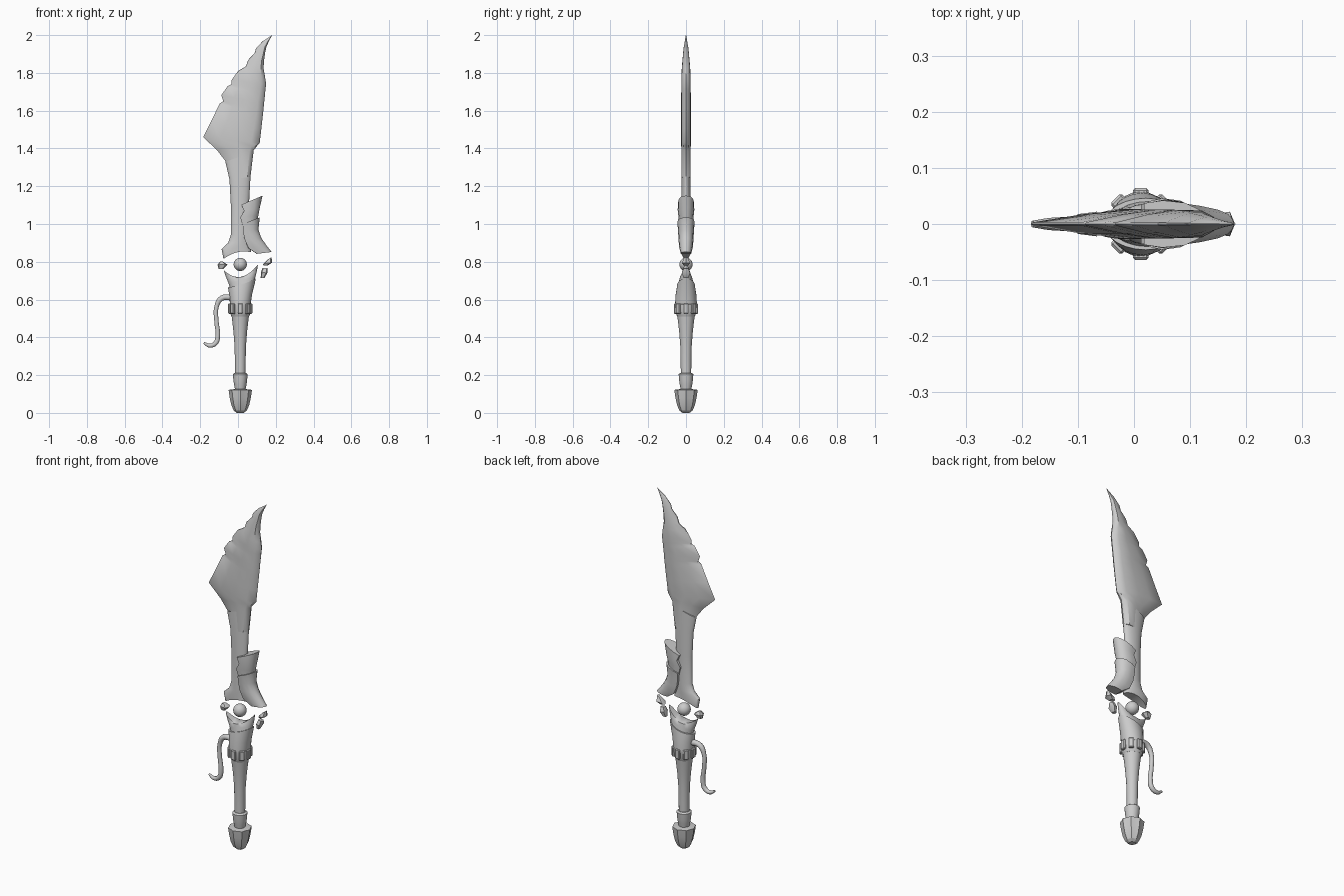
import bpy, bmesh, math

AXIS = 0.012  # x position of the handle axis


def smooth(ob, angle=35):
    bpy.ops.object.select_all(action='DESELECT')
    ob.select_set(True)
    bpy.context.view_layer.objects.active = ob
    bpy.ops.object.shade_smooth_by_angle(angle=math.radians(angle))


def loft(name, stations, half, angle=35):
    """Skin of sections; station = left x, left z, right x, right z, half depth[, arch].
    half = front half of the section, from u=-1 to u=1, ending on v=0."""
    ring = half + [(u, -v) for u, v in reversed(half[1:-1])]
    n = len(ring)
    bm = bmesh.new()
    rings = []
    for xl, zl, xr, zr, d, *arch in stations:
        a = arch[0] if arch else 0
        rings.append([bm.verts.new((xl + (xr - xl) * (u + 1) / 2, d * v,
                                    zl + (zr - zl) * (u + 1) / 2 + a * (1 - u * u)))
                      for u, v in ring])
    for a, b in zip(rings, rings[1:]):
        for i in range(n):
            j = (i + 1) % n
            bm.faces.new((a[i], a[j], b[j], b[i]))
    for r in (rings[0], rings[-1]):          # end caps as front-to-back strips
        for i in range(n // 2):
            vs = list(dict.fromkeys((r[i], r[i + 1], r[n - i - 1], r[(n - i) % n])))
            bm.faces.new(vs)
    bmesh.ops.recalc_face_normals(bm, faces=bm.faces)
    me = bpy.data.meshes.new(name)
    bm.to_mesh(me)
    bm.free()
    ob = bpy.data.objects.new(name, me)
    bpy.context.collection.objects.link(ob)
    smooth(ob, angle)
    return ob


def lathe(name, profile, half, angle=35):
    return loft(name, [(AXIS - r, z, AXIS + r, z, r) for r, z in profile], half, angle)


def arc(steps, groove=1.0):
    pts = []
    for k in range(steps + 1):
        t = math.pi * (1 - k / steps)
        r = 1 if k % 2 == 0 else groove
        pts.append((r * math.cos(t), r * math.sin(t) if 0 < k < steps else 0))
    return pts


ROUND = arc(12)
EDGE = [(-1, 0), (-.97, .12), (-.4, .65), (.15, 1), (.7, .95), (.93, .5), (1, 0)]
WRAP = [(-1, 0), (-.99, .88), (-.4, 1), (.3, .9), (.75, .62), (.95, .28), (1, 0)]
CHIP = [(-1, 0), (-.7, .8), (.6, 1), (1, 0)]

# blade with chipped cutting edge
loft("blade", [
    (-.045, 1.235, .066, 1.25, .025), (-.068, 1.335, .083, 1.39, .025),
    (-.11, 1.39, .102, 1.415, .025), (-.184, 1.46, .115, 1.43, .026),
    (-.14, 1.548, .123, 1.50, .026), (-.097, 1.638, .132, 1.58, .026),
    (-.078, 1.65, .135, 1.61, .026), (-.088, 1.682, .138, 1.64, .026),
    (-.055, 1.73, .143, 1.685, .025), (-.034, 1.74, .145, 1.71, .025),
    (-.034, 1.762, .149, 1.74, .025), (.0, 1.81, .143, 1.78, .024),
    (.042, 1.835, .135, 1.825, .022), (.053, 1.868, .138, 1.865, .019),
    (.088, 1.905, .144, 1.91, .015), (.095, 1.93, .151, 1.94, .012),
    (.13, 1.967, .165, 1.97, .006), (.178, 1.998, .181, 2.0, .001)], EDGE)

# shank between blade and guard
loft("shank", [
    (-.077, .815, .07, .85, .026, .018), (-.087, .868, .065, .88, .027),
    (-.052, .90, .058, .905, .027), (-.037, .945, .056, .945, .026),
    (-.038, 1.1, .058, 1.1, .025), (-.045, 1.235, .066, 1.25, .025),
    (-.066, 1.33, .08, 1.38, .022)], ROUND)

# plates wrapping the back of the shank
loft("lower_wrap_plate", [
    (.10, .842, .178, .852, .028), (.055, .872, .152, .885, .036),
    (.034, .92, .124, .925, .040), (.026, .965, .108, .97, .042),
    (.025, 1.0, .115, 1.035, .046)], WRAP)
loft("upper_wrap_plate", [
    (.026, .985, .100, 1.01, .036), (.012, 1.035, .108, 1.045, .040),
    (.032, 1.07, .115, 1.085, .044), (.017, 1.102, .13, 1.15, .042)], WRAP)

# floating orb and shards
bpy.ops.mesh.primitive_uv_sphere_add(segments=24, ring_count=14, radius=.035,
                                     location=(AXIS, 0, .786))
orb = bpy.context.object
orb.name = "orb"
smooth(orb)
loft("left_shard", [(-.103, .763, -.078, .762, .012), (-.108, .785, -.056, .785, .022),
                    (-.095, .801, -.078, .80, .010)], CHIP)
loft("right_shard", [(.13, .782, .157, .78, .012), (.135, .79, .18, .795, .022),
                     (.158, .812, .178, .825, .010)], CHIP)
loft("low_right_shard", [(.12, .715, .14, .715, .012), (.122, .745, .155, .74, .022),
                         (.13, .768, .158, .765, .012)], CHIP)

# split crown and sleeve below the orb
loft("crown", [(-.038, .65, .086, .69, .042), (-.050, .685, .092, .72, .036),
               (-.066, .725, .100, .75, .031, -.018), (-.075, .755, .106, .786, .025, -.05)], ROUND)
loft("sleeve", [(AXIS - .054, .57, AXIS + .054, .57, .058), (-.046, .62, .075, .63, .055),
                (-.053, .665, .095, .712, .046, -.008)], ROUND)

# toothed collar
lathe("collar", [(.046, .51), (.055, .53), (.057, .575), (.050, .58)], ROUND)
for i in range(8):
    a = i * math.pi / 4
    bpy.ops.mesh.primitive_cube_add(
        size=1, location=(AXIS + .055 * math.cos(a), .055 * math.sin(a), .552),
        rotation=(0, 0, a))
    tooth = bpy.context.object
    tooth.name = f"collar_tooth_{i + 1}"
    tooth.scale = (.018, .028, .055)
    bpy.ops.object.transform_apply(location=False, rotation=False, scale=True)
    bev = tooth.modifiers.new("bevel", 'BEVEL')
    bev.width = .004

# grip and pommel
lathe("grip", [(.027, .18), (.028, .25), (.030, .35), (.036, .43), (.043, .49), (.048, .53)], ROUND)
lathe("pommel_ring", [(.026, .115), (.033, .15), (.036, .17), (.039, .205), (.030, .212)], ROUND)
lathe("pommel", [(.018, 0), (.034, .012), (.047, .04), (.056, .08), (.062, .122), (.03, .126)],
      arc(8, .9), 25)

# tapered hook on the front of the sleeve
cu = bpy.data.curves.new("hook", 'CURVE')
cu.dimensions = '3D'
cu.bevel_depth = 1
cu.bevel_resolution = 3
cu.resolution_u = 5
cu.use_fill_caps = True
path = [(-.03, .612, .017), (-.088, .606, .015), (-.114, .56, .012), (-.114, .485, .012),
        (-.107, .41, .013), (-.118, .370, .013), (-.150, .356, .011), (-.181, .371, .006)]
sp = cu.splines.new('BEZIER')
sp.bezier_points.add(len(path) - 1)
for p, (x, z, r) in zip(sp.bezier_points, path):
    p.co = (x, 0, z)
    p.radius = r
    p.handle_left_type = p.handle_right_type = 'AUTO'
bpy.context.collection.objects.link(bpy.data.objects.new("hook", cu))
